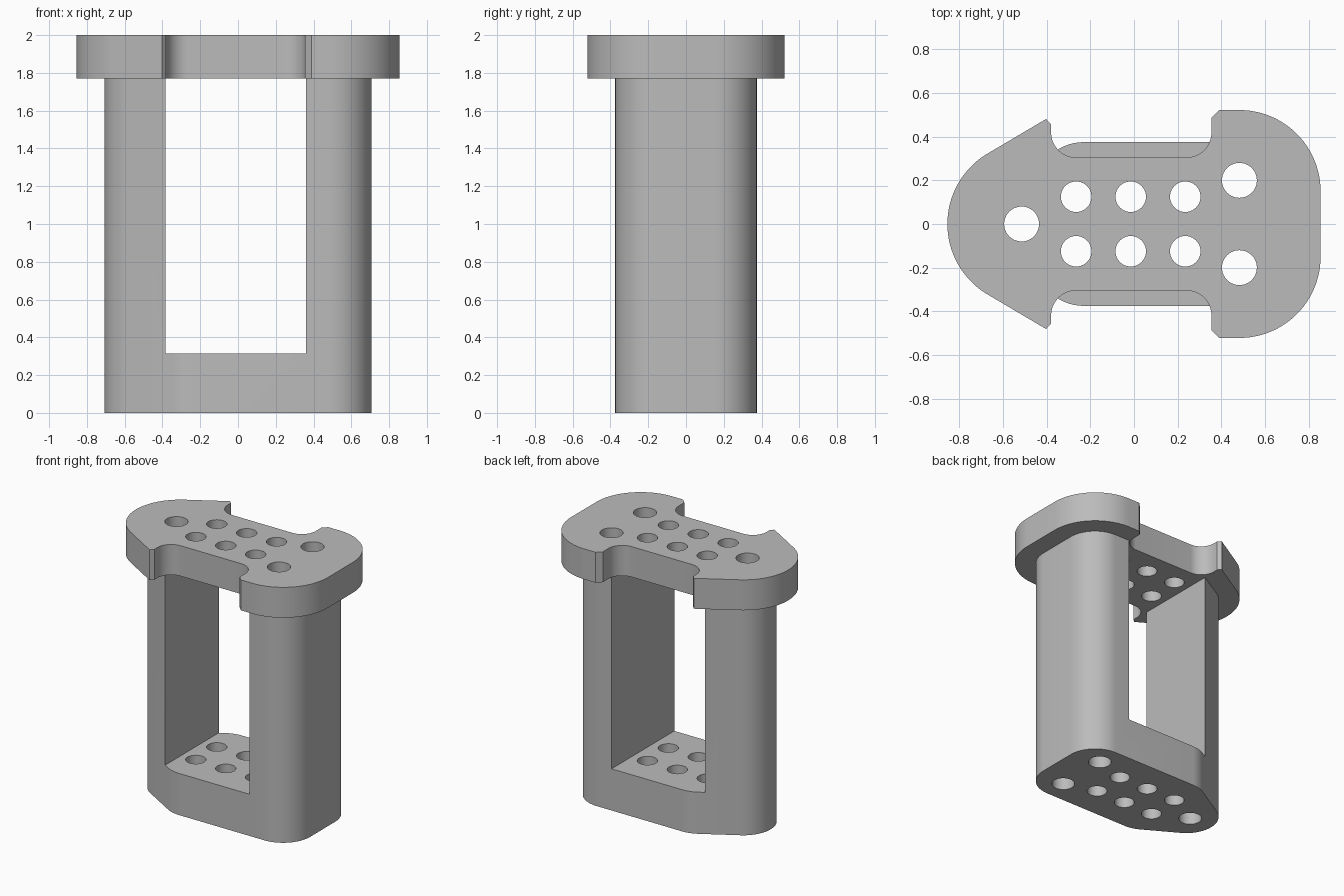
import bpy, bmesh
from math import cos, sin, radians

if "Cube" in bpy.data.objects:
    bpy.data.objects.remove(bpy.data.objects["Cube"], do_unlink=True)

GREY = (0.5, 0.5, 0.5, 1.0)
grey = bpy.data.materials.new("plain grey")
grey.use_nodes = True
grey.diffuse_color = GREY
grey.node_tree.nodes["Principled BSDF"].inputs["Base Color"].default_value = GREY


def arc(cx, cy, r, start, end, steps=16):
    angles = [radians(start + (end - start) * i / steps) for i in range(steps + 1)]
    return [(cx + r * cos(a), cy + r * sin(a)) for a in angles]


def mirrored(half):
    """Close a +y half outline by reflecting it in the x axis."""
    return half + [(x, -y) for x, y in reversed(half) if abs(y) > 1e-5]


def prism(name, outline, z0, z1):
    bm = bmesh.new()
    face = bm.faces.new([bm.verts.new((x, y, z0)) for x, y in outline])
    extruded = bmesh.ops.extrude_face_region(bm, geom=[face])["geom"]
    top = [v for v in extruded if isinstance(v, bmesh.types.BMVert)]
    bmesh.ops.translate(bm, vec=(0, 0, z1 - z0), verts=top)
    bmesh.ops.recalc_face_normals(bm, faces=bm.faces)
    mesh = bpy.data.meshes.new(name)
    bm.to_mesh(mesh)
    bm.free()
    mesh.materials.append(grey)
    obj = bpy.data.objects.new(name, mesh)
    bpy.context.collection.objects.link(obj)
    return obj


def combine(target, other, operation):
    """Apply a boolean and remove the helper object."""
    bpy.context.view_layer.objects.active = target
    mod = target.modifiers.new("boolean", "BOOLEAN")
    mod.operation, mod.solver, mod.object = operation, "EXACT", other
    bpy.ops.object.modifier_apply(modifier=mod.name)
    bpy.data.objects.remove(other, do_unlink=True)


# Shared centres of the rounded corners; the cap is an outward offset of the body
TIP_X, SHOULDER_X, END_X, CORNER_Y = -0.48, -0.23, 0.483, 0.15
BODY_R, CAP_R = 0.225, 0.372
CAP_Z, BASE_Z, TOP_Z = 1.77, 0.315, 2.0

# Body: base and two pillars, left when the window is cut through
body = prism("handle_frame", mirrored(
    arc(END_X, CORNER_Y, BODY_R, 0, 90)
    + arc(SHOULDER_X, CORNER_Y, BODY_R, 90, 120, 8)
    + arc(TIP_X, 0, BODY_R + 0.003, 120, 180)), 0, CAP_Z + 0.1)
window = prism("window_cutter", mirrored([(0.36, 0.6), (-0.385, 0.6)]), BASE_Z, TOP_Z + 0.2)
combine(body, window, "DIFFERENCE")

# Cap: wide plate with filleted notches and chamfered notch mouths
cap = prism("cap", mirrored(
    arc(END_X, CORNER_Y, CAP_R, 0, 90, 24)
    + [(0.39, 0.522), (0.355, 0.487)]
    + arc(0.24, 0.42, 0.115, 0, -90)
    + arc(-0.265, 0.42, 0.115, -90, -180)
    + [(-0.38, 0.457), (-0.403, 0.481)]
    + arc(TIP_X, 0, CAP_R + 0.003, 120, 180, 24)), CAP_Z, TOP_Z)
combine(body, cap, "UNION")

# Vertical holes: three large through the pillars, six small through base and cap
holes = [(-0.515, 0, 0.08)]
for side in (-1, 1):
    holes.append((END_X, 0.2 * side, 0.08))
    holes += [(x, 0.125 * side, 0.07) for x in (-0.265, -0.015, 0.235)]
for x, y, r in holes:
    drill = prism("hole_cutter", arc(x, y, r, 0, 360, 40)[:-1], -0.2, TOP_Z + 0.2)
    combine(body, drill, "DIFFERENCE")

bpy.ops.object.select_all(action="DESELECT")
body.select_set(True)
bpy.context.view_layer.objects.active = body
bpy.ops.object.shade_smooth_by_angle(angle=radians(25))
